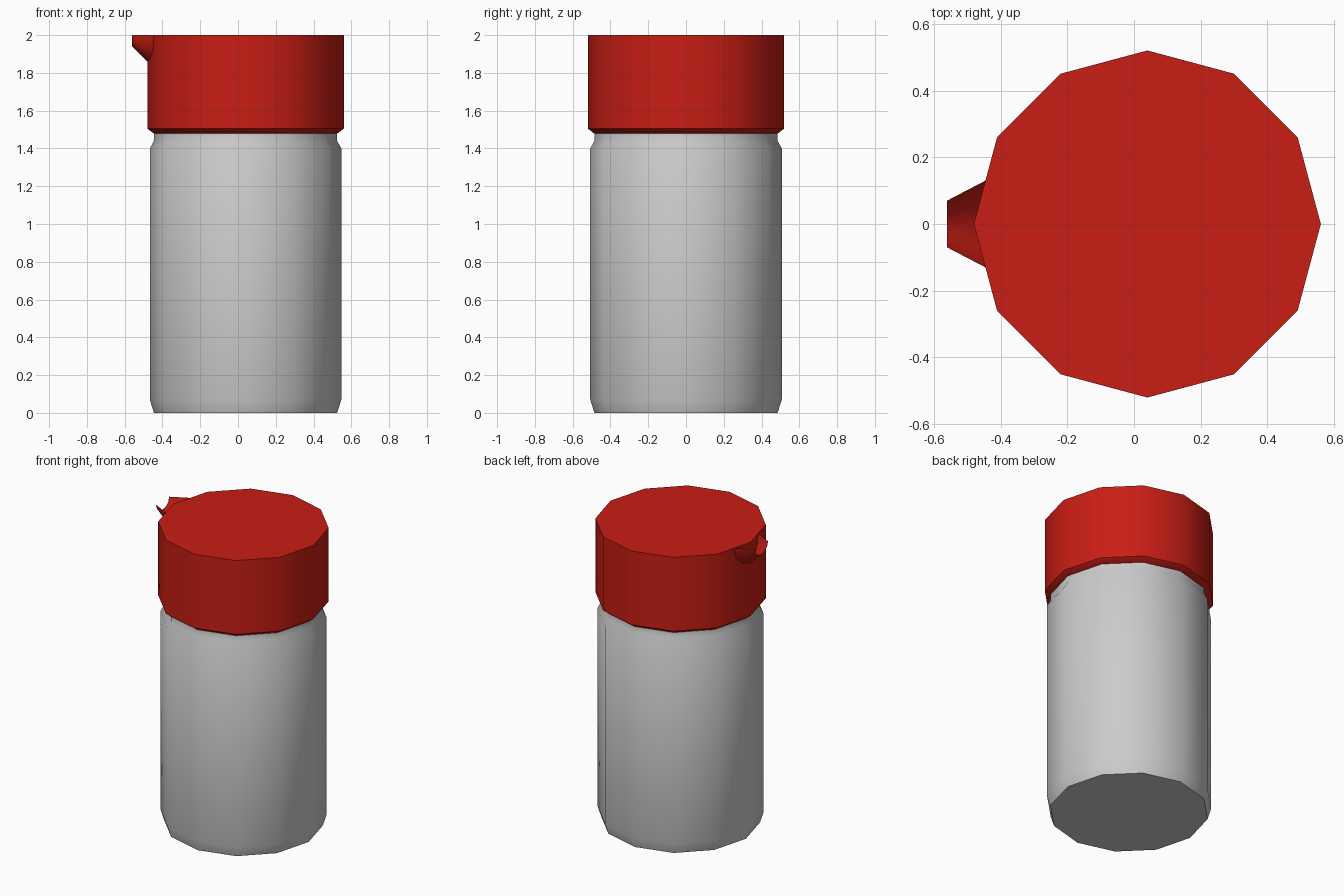
import bpy, bmesh, math

if "Cube" in bpy.data.objects:
    bpy.data.objects.remove(bpy.data.objects["Cube"])

CX, SIDES = 0.04, 12
red = bpy.data.materials.new("red_plastic")
red.diffuse_color = (0.58, 0.0125, 0.007, 1)
red.use_nodes = True
red.node_tree.nodes["Principled BSDF"].inputs["Base Color"].default_value = red.diffuse_color


def finish(name, bm, mat=None, angle=40):
    bmesh.ops.recalc_face_normals(bm, faces=bm.faces)
    me = bpy.data.meshes.new(name)
    bm.to_mesh(me)
    bm.free()
    ob = bpy.data.objects.new(name, me)
    bpy.context.collection.objects.link(ob)
    if mat:
        me.materials.append(mat)
    bpy.ops.object.select_all(action='DESELECT')
    ob.select_set(True)
    bpy.context.view_layer.objects.active = ob
    bpy.ops.object.shade_smooth_by_angle(angle=math.radians(angle))
    return ob


def bridge(bm, a, b, closed):
    n = len(a)
    for i in range(n if closed else n - 1):
        j = (i + 1) % n
        bm.faces.new((a[i], a[j], b[j], b[i]))


def lathe(name, profile, mat=None):
    bm = bmesh.new()
    rings = []
    for r, z in profile:
        rings.append([bm.verts.new((CX + r * math.cos(math.tau * i / SIDES),
                                    r * math.sin(math.tau * i / SIDES), z))
                      for i in range(SIDES)])
    for a, b in zip(rings, rings[1:]):
        bridge(bm, a, b, True)
    bm.faces.new(rings[0])
    bm.faces.new(rings[-1])
    return finish(name, bm, mat)


# Jar body with chamfered foot and narrower neck
lathe("jar_body", [(0.485, 0), (0.507, 0.07), (0.507, 1.40),
                   (0.485, 1.44), (0.485, 1.49)])

# Lid with a bevelled lower edge
lathe("lid", [(0.487, 1.48), (0.52, 1.505), (0.52, 2.0)], red)

# Pouring spout: open half-cone channel meeting the lid wall
bm = bmesh.new()
STEPS = 6
base, tip = [], []
for i in range(STEPS + 1):
    t = math.pi * i / STEPS
    c, s = math.cos(t), math.sin(t)
    y = 0.13 * c
    base.append(bm.verts.new((-0.48 + 0.268 * abs(y), y, 2 - 0.14 * s)))
    tip.append(bm.verts.new((-0.56, 0.07 * c, 2 - 0.06 * s)))
bridge(bm, base, tip, False)
finish("pouring_spout", bm, red, 60)
